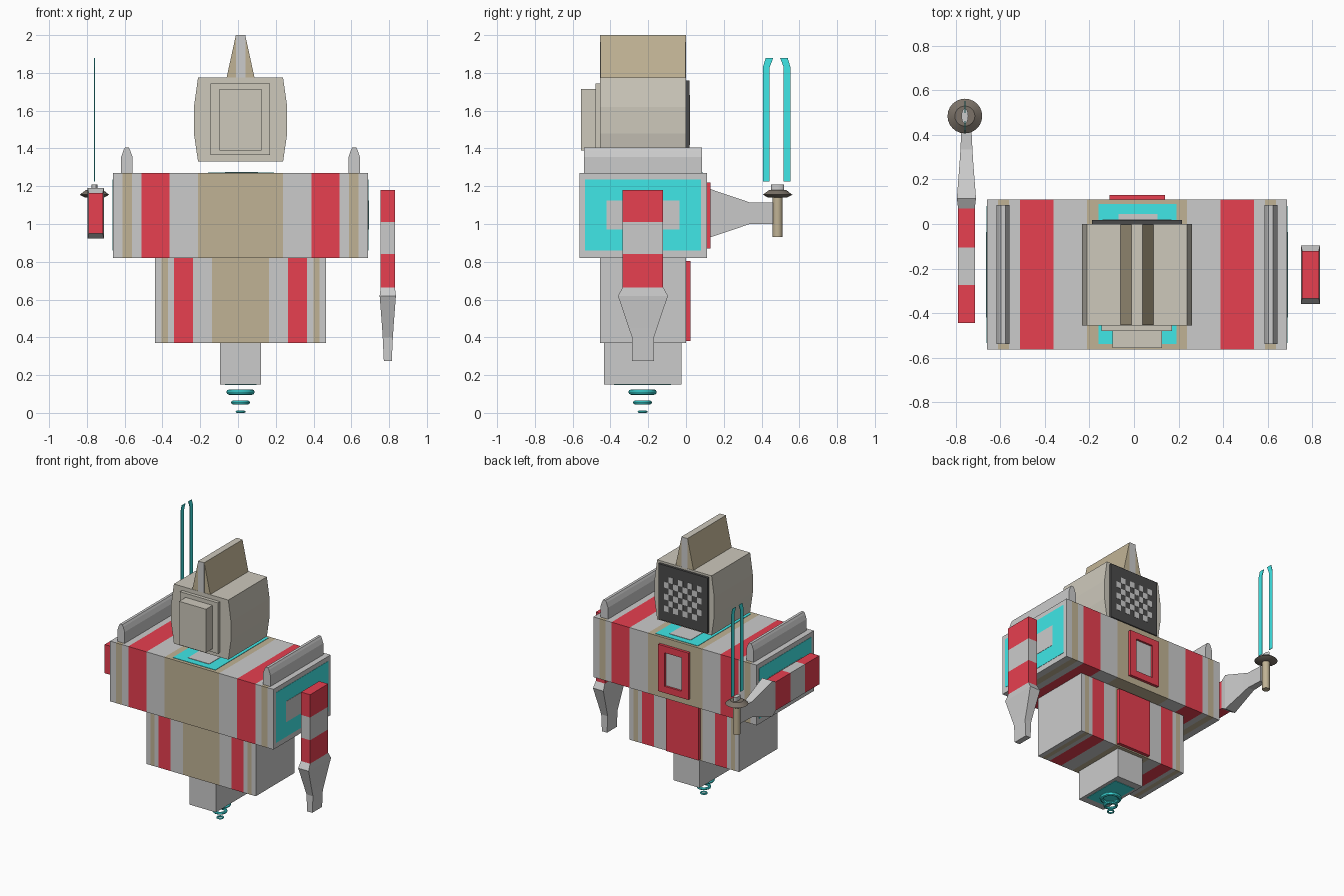
import bpy, bmesh, math

if "Cube" in bpy.data.objects:
    bpy.data.objects.remove(bpy.data.objects["Cube"])

CX = 0.0135  # centre line of the body
COLOURS = {"grey": (0.70, 0.70, 0.70), "red": (0.80, 0.05, 0.08), "brown": (0.53, 0.45, 0.30),
           "beige": (0.61, 0.58, 0.50), "teal": (0.05, 0.80, 0.80), "black": (0.07, 0.07, 0.07),
           "dark": (0.20, 0.17, 0.14)}
MATS = {}


def mat(name):
    if name not in MATS:
        MATS[name] = bpy.data.materials.new(name)
        MATS[name].diffuse_color = (*COLOURS[name], 1)
    return MATS[name]


def loft(name, axis, sections, colours):
    """Rectangular sections (t, a0, a1, b0, b1) along an axis, one colour per segment."""
    colours = [colours] * (len(sections) - 1) if isinstance(colours, str) else colours
    palette = sorted(set(colours))
    others = [i for i in range(3) if i != axis]
    bm = bmesh.new()
    rings = []
    for t, a0, a1, b0, b1 in sections:
        ring = []
        for a, b in ((a0, b0), (a1, b0), (a1, b1), (a0, b1)):
            co = [0, 0, 0]
            co[axis], co[others[0]], co[others[1]] = t, a, b
            ring.append(bm.verts.new(co))
        rings.append(ring)
    for r, s, c in zip(rings, rings[1:], colours):
        for i in range(4):
            j = (i + 1) % 4
            bm.faces.new((r[i], r[j], s[j], s[i])).material_index = palette.index(c)
    bm.faces.new(rings[0]).material_index = palette.index(colours[0])
    bm.faces.new(rings[-1]).material_index = palette.index(colours[-1])
    bmesh.ops.recalc_face_normals(bm, faces=bm.faces)
    me = bpy.data.meshes.new(name)
    bm.to_mesh(me)
    bm.free()
    for c in palette:
        me.materials.append(mat(c))
    ob = bpy.data.objects.new(name, me)
    bpy.context.collection.objects.link(ob)
    return ob


def box(name, x0, x1, y0, y1, z0, z1, colour="grey"):
    return loft(name, 2, [(z0, x0, x1, y0, y1), (z1, x0, x1, y0, y1)], colour)


# striped torso blocks
HALF = [0.225, 0.375, 0.525, 0.575, 0.625, 0.675]
STRIPES = ["grey", "brown", "grey", "red", "grey", "brown", "grey", "red", "grey", "brown", "grey"]
for name, k, y0, y1, z0, z1 in (("chest", 1, -0.565, 0.11, 0.82, 1.27),
                                ("abdomen", 0.67, -0.455, 0, 0.37, 0.82)):
    xs = [-h for h in reversed(HALF)] + HALF
    loft(name, 0, [(CX + x * k, y0, y1, z0, z1) for x in xs], STRIPES)

# pelvis with underside panel and thruster rings
box("pelvis", -0.095, 0.122, -0.435, -0.025, 0.15, 0.37)
box("pelvis_panel", -0.07, 0.097, -0.38, -0.08, 0.147, 0.155, "teal")
for z, r, m in ((0.11, 0.075, 0.014), (0.055, 0.05, 0.010), (0.006, 0.026, 0.006)):
    bpy.ops.mesh.primitive_torus_add(location=(CX, -0.23, z), major_radius=r - m, minor_radius=m,
                                     major_segments=32, minor_segments=8)
    bpy.context.object.name = "thruster_ring"
    bpy.context.object.data.materials.append(mat("teal"))
    bpy.ops.object.shade_smooth_by_angle()

# chest panels: sides, neck, back
for s, side in ((-1, "left"), (1, "right")):
    for part, depth, y0, y1, z0, z1, c in (("panel", 0.677, -0.535, 0.08, 0.86, 1.235, "teal"),
                                           ("inset", 0.679, -0.42, -0.035, 0.97, 1.125, "grey")):
        xa, xb = sorted((CX + s * 0.67, CX + s * depth))
        box(f"{side}_side_{part}", xa, xb, y0, y1, z0, z1, c)
    # shoulder rail with tapered top
    x = CX + s * 0.602
    loft(f"{side}_shoulder_rail", 2, [(z, x - w, x + w, -0.54, 0.085) for z, w in
                                      ((1.265, 0.03), (1.355, 0.03), (1.39, 0.018), (1.405, 0.010))], "grey")
box("neck_panel", -0.16, 0.19, -0.54, 0.09, 1.265, 1.273, "teal")
box("neck_inset", -0.07, 0.105, -0.49, 0.045, 1.265, 1.276)
for x0, x1, z0, z1 in ((-0.11, -0.055, 0.87, 1.22), (0.085, 0.14, 0.87, 1.22),
                       (-0.055, 0.085, 0.87, 0.92), (-0.055, 0.085, 1.17, 1.22)):
    box("back_frame", x0, x1, 0.105, 0.13, z0, z1, "red")
box("back_frame_inset", -0.055, 0.085, 0.105, 0.115, 0.92, 1.17)
box("lower_back_panel", -0.12, 0.15, -0.005, 0.024, 0.38, 0.805, "red")

# head, face plates and crest
loft("head", 2, [(z, CX - w, CX + w, -0.455, 0) for z, w in
                 ((1.33, 0.225), (1.48, 0.247), (1.62, 0.247), (1.775, 0.225))], "beige")
box("face_plate", -0.145, 0.17, -0.48, -0.45, 1.365, 1.745, "beige")
box("face_block", -0.097, 0.125, -0.557, -0.475, 1.39, 1.715, "beige")
loft("crest", 2, [(1.77, CX - 0.075, CX + 0.075, -0.453, -0.002),
                  (1.999, CX - 0.025, CX + 0.025, -0.453, -0.002)], "brown")
box("crest_core", CX - 0.025, CX + 0.025, -0.455, 0, 1.77, 1.999)
box("crest_cap", CX - 0.025, CX + 0.025, -0.455, 0, 1.998, 2.0, "beige")

# checkered panel on the back of the head
box("head_back_panel", CX - 0.203, CX + 0.203, -0.005, 0.018, 1.345, 1.76, "black")
COLS, ROWS, W, H = 8, 6, 0.039, 0.044
for i in range(COLS):
    for j in range(ROWS):
        if (i + j) % 2:
            x, z = CX + (i - COLS / 2) * W, 1.55 + (j - ROWS / 2) * H
            box("panel_square", x, x + W, 0.015, 0.020, z, z + H)

# arms: (distance from shoulder, half thickness, half width)
ARM = [(0, 0.0375, 0.107), (0.17, 0.0375, 0.107), (0.34, 0.0375, 0.107), (0.515, 0.0375, 0.107),
       (0.56, 0.043, 0.1325), (0.73, 0.030, 0.075), (0.78, 0.027, 0.058), (0.905, 0.021, 0.058)]
ARM_COLOURS = ["red", "grey", "red"] + ["grey"] * 4
loft("right_arm", 2, [(1.18 - d, 0.793 - t, 0.793 + t, -0.228 - w, -0.228 + w) for d, t, w in ARM], ARM_COLOURS)
loft("left_arm", 1, [(-0.445 + d, -0.753 - t, -0.753 + t, 1.057 - w, 1.057 + w) for d, t, w in ARM], ARM_COLOURS)

# sword: grip, guard, collar, two-pronged blade
SX, SY = -0.76, 0.485


def cone(name, z0, z1, r0, r1, colour, sx=1.0):
    bpy.ops.mesh.primitive_cone_add(vertices=24, radius1=r0, radius2=r1, depth=z1 - z0,
                                    location=(SX, SY, (z0 + z1) / 2))
    ob = bpy.context.object
    ob.name, ob.scale.x = name, sx
    ob.data.materials.append(mat(colour))
    bpy.ops.object.shade_smooth_by_angle()


cone("sword_grip", 0.93, 1.15, 0.026, 0.026, "brown")
cone("sword_guard_lower", 1.14, 1.155, 0.05, 0.078, "dark")
cone("sword_guard_upper", 1.155, 1.18, 0.078, 0.045, "dark")
cone("sword_collar", 1.175, 1.21, 0.034, 0.034, "grey", 0.45)
for s in (-1, 1):
    secs = []
    for z, a, b in ((1.225, 0.037, 0.073), (1.83, 0.037, 0.073), (1.88, 0.018, 0.058)):
        y0, y1 = sorted((SY - 0.005 + s * a, SY - 0.005 + s * b))
        secs.append((z, SX - 0.002, SX + 0.002, y0, y1))
    loft("sword_prong", 2, secs, "teal")

for m in bpy.data.materials:
    if m.users and not m.is_grease_pencil:
        m.use_nodes = True
        m.node_tree.nodes["Principled BSDF"].inputs["Base Color"].default_value = m.diffuse_color
